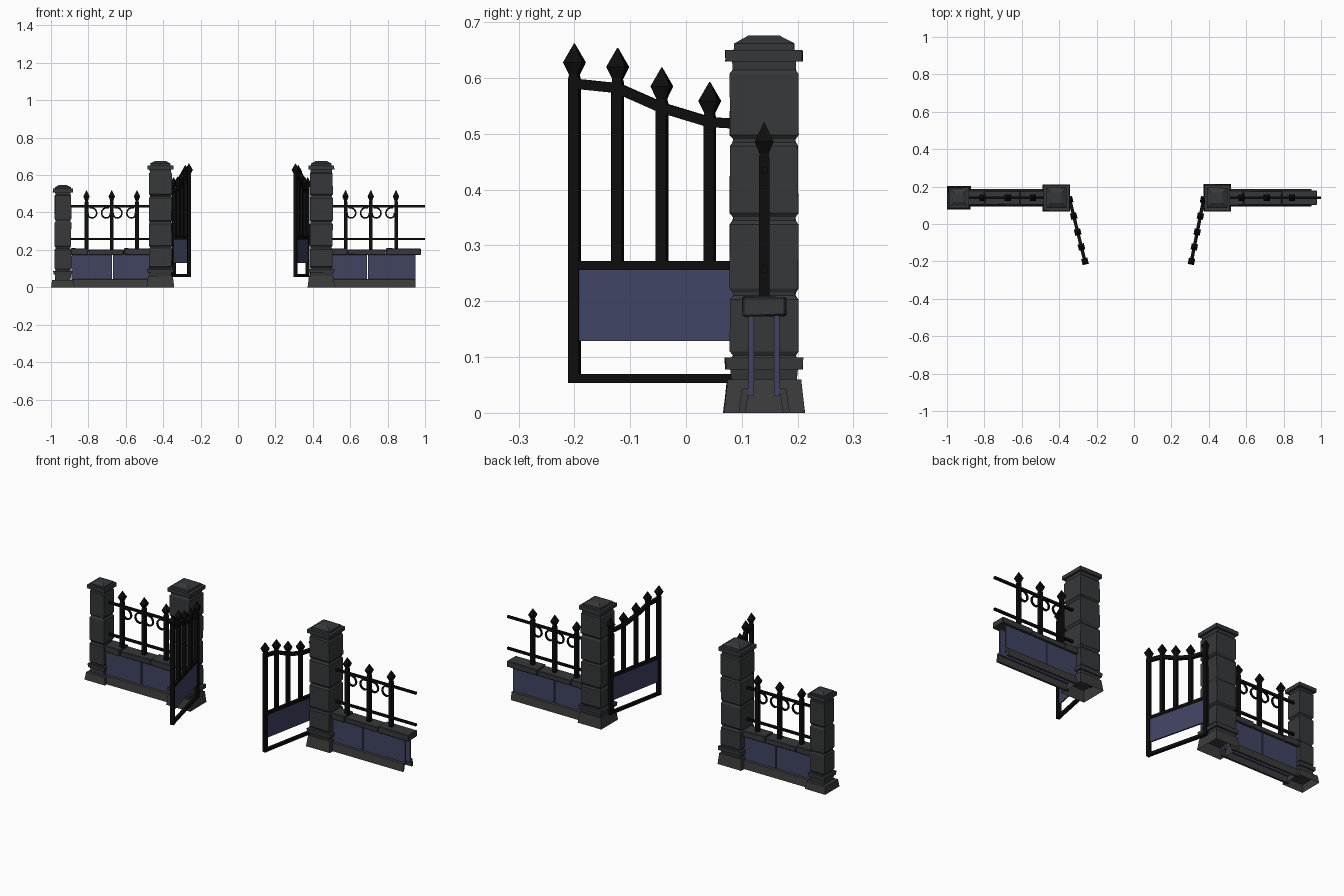
import bpy, bmesh, math, random
from mathutils import Vector, Matrix

if "Cube" in bpy.data.objects:
    bpy.data.objects.remove(bpy.data.objects["Cube"])

random.seed(4)
YC = 0.14  # depth centre of walls and pillars


def material(name, rgb):
    m = bpy.data.materials.new(name)
    m.diffuse_color = (*rgb, 1)
    m.use_nodes = True
    m.node_tree.nodes["Principled BSDF"].inputs["Base Color"].default_value = m.diffuse_color
    return m


STONE = material("dark_stone", (0.036, 0.039, 0.041))
BASE = material("base_stone", (0.045, 0.045, 0.045))
PANEL = material("blue_panel", (0.052, 0.057, 0.125))
IRON = material("black_iron", (0.004, 0.004, 0.004))


def finish(bm, name, mat):
    bmesh.ops.recalc_face_normals(bm, faces=bm.faces)
    me = bpy.data.meshes.new(name)
    bm.to_mesh(me)
    bm.free()
    ob = bpy.data.objects.new(name, me)
    me.materials.append(mat)
    bpy.context.collection.objects.link(ob)
    return ob


def box(bm, x0, x1, y0, y1, z0, z1, jitter=0.0):
    mat = Matrix.Translation(((x0 + x1) / 2, (y0 + y1) / 2, (z0 + z1) / 2)) @ \
        Matrix.Diagonal((x1 - x0, y1 - y0, z1 - z0, 1))
    vs = bmesh.ops.create_cube(bm, size=1, matrix=mat)["verts"]
    for v in vs:
        v.co += Vector(random.uniform(-jitter, jitter) for _ in range(3))


def loft(bm, cx, cy, sections, ang=0.0, sides=4, jitter=0.0, bottom=True):
    """Stack of regular rings; sections are (z, half width)."""
    rings = []
    for z, h in sections:
        r = h / math.cos(math.pi / sides)
        rings.append([bm.verts.new((
            cx + r * math.cos(ang + (k + .5) * 2 * math.pi / sides) + random.uniform(-jitter, jitter),
            cy + r * math.sin(ang + (k + .5) * 2 * math.pi / sides) + random.uniform(-jitter, jitter),
            z)) for k in range(sides)])
    for a, b in zip(rings, rings[1:]):
        for k in range(sides):
            j = (k + 1) % sides
            bm.faces.new((a[k], a[j], b[j], b[k]))
    bm.faces.new(rings[-1])
    if bottom:
        bm.faces.new(rings[0][::-1])


def bar(bm, pts, r):
    """Square bar through points, in a vertical plane."""
    pts = [Vector(p) for p in pts]
    flat = Vector((pts[-1].x - pts[0].x, pts[-1].y - pts[0].y, 0))
    side = Vector((-flat.y, flat.x, 0)).normalized() if flat.length > 1e-5 else Vector((0, 1, 0))
    rings = []
    for i, p in enumerate(pts):
        t = (pts[min(i + 1, len(pts) - 1)] - pts[max(i - 1, 0)]).normalized()
        n = side.cross(t).normalized()
        rings.append([bm.verts.new(p + r * (a * side + b * n))
                      for a, b in ((1, 1), (-1, 1), (-1, -1), (1, -1))])
    for a, b in zip(rings, rings[1:]):
        for k in range(4):
            j = (k + 1) % 4
            bm.faces.new((a[k], a[j], b[j], b[k]))
    bm.faces.new(rings[0][::-1])
    bm.faces.new(rings[-1])


def spear(bm, x, y, z0, z, ang=0.0):
    """Picket from z0 with a pointed head starting at z."""
    loft(bm, x, y, [(z0, .0095), (z, .0095), (z + .008, .008),
                    (z + .03, .017), (z + .064, .0008)], ang)


def pillar(name, cx, base, joints, half, ring, cap):
    bm = bmesh.new()
    loft(bm, cx, YC, base, jitter=.001, bottom=False)
    finish(bm, name + "_base", BASE)
    bm = bmesh.new()
    z = base[-1][0]
    sec = [(z, half - .003), (ring[0], half - .001), (ring[0], ring[2]), (ring[1], ring[2] + .001),
           (ring[1], half - .003)]
    for a, b in zip(joints, joints[1:]):  # stone courses with grooves
        sec += [(a + .003, half - .005), (a + .01, half), (b - .01, half), (b - .003, half - .005)]
    loft(bm, cx, YC, sec, jitter=.0012)
    finish(bm, name + "_stones", STONE)
    bm = bmesh.new()
    loft(bm, cx, YC, cap, jitter=.0008)
    finish(bm, name + "_cap", STONE)


# main gate pillars
for side, cx in (("left", -.415), ("right", .445)):
    pillar(side + "_gate_pillar", cx, [(0, .073), (.06, .066)],
           [.1, .213, .348, .488, .618], .061, (.078, .099, .069),
           [(.61, .056), (.63, .057), (.63, .069), (.65, .069), (.65, .054), (.662, .054), (.676, .028)])

# smaller end pillar
pillar("end_pillar", -.936, [(0, .063), (.04, .057)], [.09, .21, .355, .5], .044, (.068, .088, .05),
       [(.495, .041), (.507, .041), (.507, .054), (.527, .054), (.527, .043), (.535, .043), (.546, .022)])


# low walls with panels, plinth, coping and railing
def wall(side, x0, x1, split, coping, pickets, r0, r1):
    bm = bmesh.new()
    for a, b in ((x0, split - .003), (split + .003, x1)):
        for s in (-1, 1):
            y = sorted((YC + s * .018, YC + s * .028))
            box(bm, a, b, y[0], y[1], .03, .18)
    finish(bm, side + "_wall_panels", PANEL)
    bm = bmesh.new()
    for s in (-1, 1):
        prof = [(.046, 0), (.040, .043), (.028, .045), (.028, .035), (.034, 0)]
        ends = [[bm.verts.new((x, YC + s * d, z)) for d, z in prof] for x in (x0, x1)]
        for k in range(5):
            j = (k + 1) % 5
            bm.faces.new((ends[0][k], ends[0][j], ends[1][j], ends[1][k]))
        bm.faces.new(ends[0])
        bm.faces.new(ends[1])
    finish(bm, side + "_wall_plinth", BASE)
    bm = bmesh.new()
    for i, (a, b) in enumerate(zip(coping, coping[1:])):
        d = .039 - .002 * (i % 2)
        box(bm, a + .001, b - .001, YC - d, YC + d, .173, .208 - .006 * (i % 2), .0015)
    bmesh.ops.bevel(bm, geom=bm.edges[:], offset=.003, segments=1, affect='EDGES')
    finish(bm, side + "_wall_coping", STONE)
    bm = bmesh.new()
    for z in (.258, .434):
        bar(bm, [(r0, YC, z), (r1, YC, z)], .006)
    for x in pickets:
        spear(bm, x, YC, .19, .456)
    finish(bm, side + "_railing", IRON)
    # hooked scrolls between neighbouring pickets
    bm = bmesh.new()
    for a, b in zip(pickets, pickets[1:]):
        for x, s in ((a, 1), (b, -1)):
            pts = []
            for i in range(12):
                t = math.radians(110 - i * 27)
                r = .033 - .0013 * i
                pts.append((x + s * (.027 + r * math.cos(t)), YC, .394 + r * math.sin(t)))
            bar(bm, pts, .0042)
    finish(bm, side + "_scrolls", IRON)


wall("left", -.89, -.47, -.672, [-.895, -.80, -.61, -.47], [-.81, -.675, -.54], -.9, -.46)
wall("right", .5, .948, .692, [.5, .585, .79, .98], [.575, .71, .845], .49, 1.0)


# open gate leaves, from free end to hinge
def gate(side, free, hinge):
    free, hinge = Vector(free), Vector(hinge)
    d = hinge - free
    ang = math.atan2(d.y, d.x)

    def at(t, z):
        p = free + d * t
        return (p.x, p.y, z)

    stations = [(0, .59), (.235, .582), (.475, .547), (.735, .521), (1, .516)]
    bm = bmesh.new()
    bar(bm, [at(t, z) for t, z in stations], .009)
    for z in (.062, .264):
        bar(bm, [at(0, z), at(1, z)], .008)
    for t, z in stations:
        x, y, _ = at(t, 0)
        spear(bm, x, y, .054 if t in (0, 1) else .264, z + .008, ang)
    finish(bm, side + "_gate_frame", IRON)
    bm = bmesh.new()
    n = Vector((-d.y, d.x, 0)).normalized() * .004
    mid = at(.5, .195)
    box(bm, -d.length / 2, d.length / 2, -.004, .004, -.066, .066)
    bmesh.ops.transform(bm, matrix=Matrix.Translation(mid) @ Matrix.Rotation(ang, 4, 'Z'), verts=bm.verts)
    finish(bm, side + "_gate_panel", PANEL)


gate("left", (-.262, -.2, 0), (-.344, .13, 0))
gate("right", (.307, -.2, 0), (.372, .13, 0))
